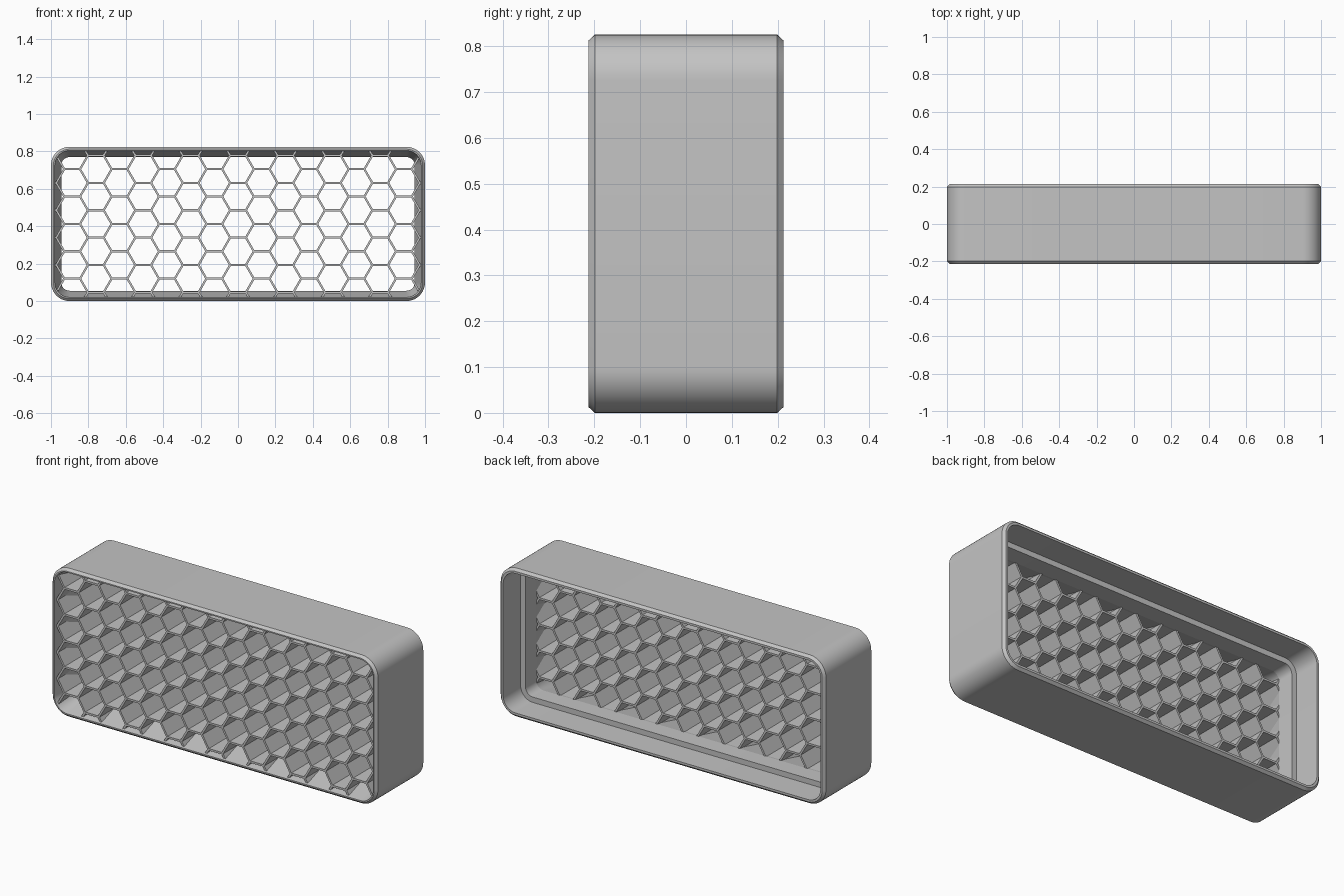
import bpy, bmesh, math

if "Cube" in bpy.data.objects:
    bpy.data.objects.remove(bpy.data.objects["Cube"])

W, H = 1.0, 0.825          # half width, full height
MID = H / 2
RADIUS = 0.1               # outer corner radius
SEGS = 12                  # segments per rounded corner
PITCH = 0.1463             # honeycomb cell spacing
WALL = 0.011               # honeycomb wall thickness

grey = bpy.data.materials.new("light grey")
grey.diffuse_color = (0.55, 0.55, 0.55, 1)
grey.use_nodes = True
grey.node_tree.nodes["Principled BSDF"].inputs["Base Color"].default_value = grey.diffuse_color


def make_object(name, bm):
    bmesh.ops.recalc_face_normals(bm, faces=bm.faces)
    mesh = bpy.data.meshes.new(name)
    bm.to_mesh(mesh)
    bm.free()
    mesh.materials.append(grey)
    obj = bpy.data.objects.new(name, mesh)
    bpy.context.collection.objects.link(obj)
    return obj


def rounded_ring(bm, margin, y):
    """Rounded rectangle in the xz plane, inset by margin."""
    r = RADIUS - margin
    ring = []
    for q, (sx, sz) in enumerate([(1, 1), (-1, 1), (-1, -1), (1, -1)]):
        for i in range(SEGS + 1):
            a = math.pi / 2 * (q + i / SEGS)
            x = sx * (W - RADIUS) + r * math.cos(a)
            z = MID + sz * (MID - RADIUS) + r * math.sin(a)
            ring.append(bm.verts.new((x, y, z)))
    return ring


def bridge(bm, a, b):
    n = len(a)
    for i in range(n):
        j = (i + 1) % n
        bm.faces.new((a[i], a[j], b[j], b[i]))


# Frame: closed cross-section of (margin, y) swept round the rounded rectangle
section = [
    (0.013, -0.213), (0.0, -0.199), (0.0, 0.199), (0.013, 0.213),   # outside
    (0.025, 0.213), (0.025, 0.06),                                  # rear recess
    (0.055, 0.06), (0.055, -0.035),                                 # ledge
    (0.02, -0.213),                                                 # tapered mouth
]
bm = bmesh.new()
rings = [rounded_ring(bm, m, y) for m, y in section]
for k in range(len(rings)):
    bridge(bm, rings[k], rings[(k + 1) % len(rings)])
frame = make_object("frame", bm)

# Grille plate, its edge buried slightly inside the frame
bm = bmesh.new()
front, back = rounded_ring(bm, 0.016, -0.2), rounded_ring(bm, 0.048, -0.035)
bridge(bm, front, back)
bm.faces.new(front)
bm.faces.new(back)
grille = make_object("honeycomb_grille", bm)

# Hexagonal cell cutters
bm = bmesh.new()
cell_r = (PITCH - WALL) / math.sqrt(3)
step = PITCH * math.sqrt(3) / 2
for col in range(-8, 9):
    for row in range(-4, 5):
        cx = col * step
        cz = MID + (row + (0.5 if col % 2 else 0)) * PITCH
        loops = []
        for y in (-0.3, 0.1):
            loops.append([bm.verts.new((cx + cell_r * math.cos(k * math.pi / 3), y,
                                        cz + cell_r * math.sin(k * math.pi / 3)))
                          for k in range(6)])
        bridge(bm, loops[0], loops[1])
        for loop in loops:
            bm.faces.new(loop)
cutter = make_object("cell_cutter", bm)
cutter.hide_render = True

# Cut the cells, then drop the cutter
cut = grille.modifiers.new("cells", 'BOOLEAN')
cut.operation = 'DIFFERENCE'
cut.solver = 'EXACT'
cut.object = cutter
bpy.context.view_layer.update()
deps = bpy.context.evaluated_depsgraph_get()
cut_mesh = bpy.data.meshes.new_from_object(grille.evaluated_get(deps))
grille.modifiers.clear()
grille.data = cut_mesh
bpy.data.objects.remove(cutter)

# Smooth rounded corners, keep chamfers and ledges crisp
bpy.ops.object.select_all(action='DESELECT')
frame.select_set(True)
bpy.context.view_layer.objects.active = frame
bpy.ops.object.shade_smooth_by_angle(angle=math.radians(10))
